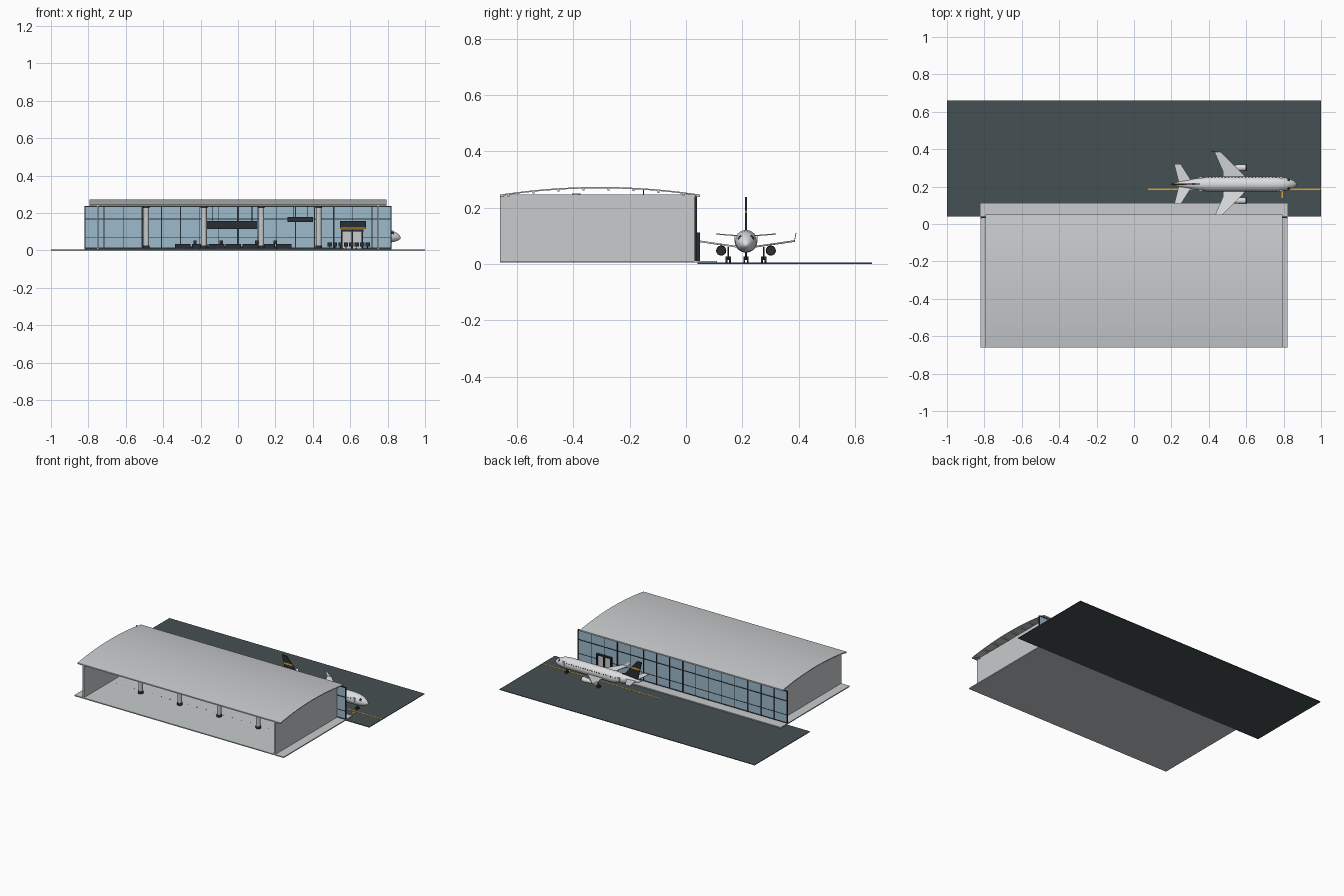
import bpy, bmesh, math
from mathutils import Vector

if "Cube" in bpy.data.objects:
    bpy.data.objects.remove(bpy.data.objects["Cube"])


def material(name, r, g, b):
    m = bpy.data.materials.new(name)
    m.use_nodes = True
    m.diffuse_color = (r, g, b, 1)
    m.node_tree.nodes["Principled BSDF"].inputs["Base Color"].default_value = (r, g, b, 1)
    return m


PALE = material("pale grey", 0.58, 0.60, 0.61)
ASPHALT = material("asphalt", 0.06, 0.08, 0.085)
GLASS = material("blue glass", 0.34, 0.49, 0.60)
DARK = material("charcoal", 0.022, 0.028, 0.034)
ORANGE = material("amber", 0.75, 0.36, 0.03)
WHITE = material("aircraft white", 0.72, 0.73, 0.74)


def finish(name, bm, mats, smooth=False):
    bmesh.ops.recalc_face_normals(bm, faces=bm.faces)
    me = bpy.data.meshes.new(name)
    bm.to_mesh(me)
    bm.free()
    ob = bpy.data.objects.new(name, me)
    bpy.context.collection.objects.link(ob)
    for m in mats:
        me.materials.append(m)
    if smooth:
        bpy.ops.object.select_all(action="DESELECT")
        bpy.context.view_layer.objects.active = ob
        ob.select_set(True)
        bpy.ops.object.shade_smooth_by_angle(angle=math.radians(40))
    return ob


def boxes(name, spans, mat):
    """One object from boxes given as ((x0, x1), (y0, y1), (z0, z1))."""
    bm = bmesh.new()
    for span in spans:
        vs = bmesh.ops.create_cube(bm, size=1)["verts"]
        for v in vs:
            v.co = Vector([(a + b) / 2 + c * (b - a) for (a, b), c in zip(span, v.co)])
    return finish(name, bm, [mat])


def around(c, w):
    return (c - w / 2, c + w / 2)


def prism(name, pts, offset, mat, smooth=False):
    """Polygon pushed along an offset."""
    bm = bmesh.new()
    a = [bm.verts.new(p) for p in pts]
    b = [bm.verts.new(Vector(p) + Vector(offset)) for p in pts]
    bm.faces.new(a)
    bm.faces.new(b)
    for i in range(len(a)):
        j = (i + 1) % len(a)
        bm.faces.new((a[i], a[j], b[j], b[i]))
    return finish(name, bm, [mat], smooth)


def loft(name, rings, y, mats, rule=None, sides=24):
    """Round body along x from (x, radius, centre height) rings."""
    bm = bmesh.new()
    loops = []
    for x, r, z in rings:
        loops.append([bm.verts.new((x, y + r * math.cos(t), z + r * math.sin(t)))
                      for t in (2 * math.pi * i / sides for i in range(sides))])
    for a, b in zip(loops, loops[1:]):
        for i in range(sides):
            j = (i + 1) % sides
            bm.faces.new((a[i], a[j], b[j], b[i]))
    bm.faces.new(loops[0])
    bm.faces.new(loops[-1])
    bmesh.ops.recalc_face_normals(bm, faces=bm.faces)
    for f in bm.faces:
        if rule and rule(f):
            f.material_index = 1
    return finish(name, bm, mats, True)


def cylinders(name, items, axis, mat, sides=16):
    """One object from (centre, radius, length) cylinders."""
    bm = bmesh.new()
    rot = Vector((0, 0, 1)).rotation_difference(Vector(axis)).to_matrix()
    for c, r, h in items:
        vs = bmesh.ops.create_cone(bm, cap_ends=True, segments=sides, radius1=r, radius2=r, depth=h)["verts"]
        bmesh.ops.rotate(bm, verts=vs, matrix=rot)
        bmesh.ops.translate(bm, verts=vs, vec=c)
    return finish(name, bm, [mat], True)


# Ground, floor and side walls
boxes("apron", [((-1, 1), (0.04, 0.66), (0, 0.004))], ASPHALT)
boxes("terminal_floor", [((-0.82, 0.82), (-0.66, 0.11), (0.004, 0.011))], PALE)
boxes("side_walls", [(around(s * 0.75, 0.008), (-0.66, 0.035), (0.011, 0.246)) for s in (-1, 1)], PALE)
boxes("taxi_line", [((0.075, 1), around(0.185, 0.007), (0.004, 0.005)),
                    (around(0.793, 0.007), (0.14, 0.185), (0.004, 0.005))], ORANGE)


# Arched roof shell with purlins under it
def roof_height(y):
    return 0.246 + 0.027 * (1 - ((y + 0.305) / 0.355) ** 2)


ys = [-0.66 + 0.71 * i / 24 for i in range(25)]
prism("roof", [(-0.795, y, roof_height(y)) for y in ys]
      + [(-0.795, y, roof_height(y) - 0.005) for y in reversed(ys)], (1.59, 0, 0), PALE, True)
boxes("roof_purlins", [((-0.79, 0.79), around(y, 0.008), around(roof_height(y) - 0.008, 0.008))
                       for y in ys[1:-1:3]], PALE)
boxes("eaves", [((-0.795, 0.795), around(y, 0.012), (0.237, 0.243)) for y in (-0.653, 0.044)], PALE)

# Glazed wall and its mullions
boxes("glass_wall", [((-0.82, 0.82), around(0.035, 0.004), (0.011, 0.238))], GLASS)
posts = [(around(-0.8185 + 1.637 * i / 16, 0.009 if i % 5 == 3 else 0.004), around(0.035, 0.009), (0.011, 0.238))
         for i in range(17)]
rails = [((-0.82, 0.82), around(0.035, 0.008), around(z, w))
         for z, w in ((0.014, 0.005), (0.07, 0.003), (0.168, 0.006), (0.236, 0.005))]
boxes("mullions", posts + rails, DARK)

# Boarding gate in the glass wall
boxes("gate_frame", [(around(x, 0.008), (0.015, 0.05), (0.011, 0.112)) for x in (0.555, 0.61, 0.665)]
      + [((0.55, 0.67), (0.015, 0.05), (0.102, 0.112))], DARK)
boxes("gate_doors", [(around(x, 0.046), around(0.035, 0.01), (0.011, 0.102)) for x in (0.5825, 0.6375)], PALE)
boxes("gate_sign", [((0.545, 0.685), (0.0, 0.02), (0.122, 0.157))], DARK)
boxes("gate_sign_stripe", [((0.545, 0.685), (0.0, 0.02), (0.115, 0.122))], ORANGE)

# Columns with dark feet and collars
cols = [(x, -0.39) for x in (-0.49, -0.182, 0.125, 0.432)]
cylinders("columns", [((x, y, 0.13), 0.015, 0.238) for x, y in cols], (0, 0, 1), PALE)
cylinders("column_collars", [((x, y, z), 0.018, h) for x, y in cols for z, h in ((0.019, 0.016), (0.232, 0.01))],
          (0, 0, 1), DARK)
cylinders("floor_studs", [((-0.7 + 0.07 * i, -0.36, 0.0115), 0.003, 0.002) for i in range(21)], (0, 0, 1), DARK, 8)

# Hanging boards
boards = [(-0.165, 0.105, 0.115, 0.157), (0.265, 0.4, 0.152, 0.178)]
boxes("hanging_boards", [((a, b), (-0.156, -0.146), (c, d)) for a, b, c, d in boards], DARK)
boxes("board_rods", [(around(x, 0.003), around(-0.151, 0.003), (d, 0.262))
                     for a, b, c, d in boards for x in (a + 0.03, b - 0.03)], DARK)

# Check-in counters, screens and waiting seats
boxes("counters", [(around(-0.295 + 0.09 * i, 0.084), (-0.16, -0.12), (0.011, 0.034)) for i in range(7)]
      + [((-0.335, 0.285), (-0.11, -0.07), (0.011, 0.022))], DARK)
boxes("counter_screens", [(around(x, 0.018), (-0.142, -0.138), (0.034, 0.052)) for x in (-0.23, -0.09, 0.1, 0.2)], DARK)
seats = []
for row in (-0.18, -0.1):
    for i in range(8):
        x = 0.49 + 0.029 * i
        seats += [(around(x, 0.023), (row - 0.012, row + 0.012), (0.02, 0.024)),
                  (around(x, 0.023), (row + 0.01, row + 0.014), (0.022, 0.042)),
                  (around(x, 0.004), (row - 0.002, row + 0.002), (0.011, 0.02))]
boxes("waiting_seats", seats, DARK)

# Aircraft body, with a dark windscreen band
CY = 0.213
loft("fuselage", [(0.2, 0.004, 0.102), (0.25, 0.015, 0.096), (0.32, 0.029, 0.088), (0.4, 0.04, 0.08),
                  (0.76, 0.04, 0.08), (0.8, 0.037, 0.078), (0.82, 0.033, 0.076), (0.835, 0.028, 0.074),
                  (0.855, 0.018, 0.071), (0.866, 0.009, 0.069), (0.87, 0.002, 0.068)], CY, [WHITE, DARK],
     lambda f: 0.82 < f.calc_center_median().x < 0.835 and 0.35 < f.normal.z < 0.8, 32)
boxes("cabin_windows", [(around(0.38 + 0.018 * i, 0.006), around(CY, 0.0785), (0.089, 0.096)) for i in range(22)], DARK)
boxes("cabin_doors", [(around(x, 0.016), around(CY, 0.0805), (0.075, 0.1)) for x in (0.355, 0.785)], WHITE)

# Wings, winglets, tailplane, engines and main gear on both sides
for s, side in ((1, "left"), (-1, "right")):
    def at(x, y, z):
        return (x, CY + s * y, z)
    prism(side + "_wing", [at(0.615, 0.02, 0.056), at(0.465, 0.172, 0.078), at(0.43, 0.172, 0.078),
                           at(0.475, 0.07, 0.063), at(0.475, 0.02, 0.056)], (0, 0, 0.006), WHITE)
    prism(side + "_winglet", [at(0.465, 0.17, 0.078), at(0.43, 0.17, 0.078), at(0.412, 0.176, 0.11),
                              at(0.426, 0.176, 0.11)], (0, s * 0.003, 0), WHITE)
    prism(side + "_tailplane", [at(0.315, 0.005, 0.096), at(0.25, 0.107, 0.104), at(0.215, 0.107, 0.104),
                                at(0.24, 0.005, 0.096)], (0, 0, 0.004), WHITE)
    ey = CY + s * 0.088
    loft(side + "_engine", [(0.515, 0.009, 0.047), (0.535, 0.014, 0.047), (0.57, 0.018, 0.047),
                            (0.595, 0.018, 0.047), (0.603, 0.016, 0.047)], ey, [WHITE, DARK],
         lambda f: abs(f.normal.x) > 0.9 or f.calc_center_median().x > 0.595)
    boxes(side + "_engine_pylon", [((0.525, 0.58), around(ey, 0.005), (0.058, 0.07))], WHITE)

# Fin with a coloured stripe
prism("tail_fin", [(0.36, CY - 0.003, 0.115), (0.325, CY - 0.003, 0.13), (0.232, CY - 0.003, 0.237),
                   (0.197, CY - 0.003, 0.237), (0.215, CY - 0.003, 0.16), (0.228, CY - 0.003, 0.1)],
      (0, 0.006, 0), DARK)
prism("fin_stripe", [(0.284, CY - 0.004, 0.177), (0.274, CY - 0.004, 0.189), (0.209, CY - 0.004, 0.189),
                     (0.212, CY - 0.004, 0.177)], (0, 0.008, 0), ORANGE)

# Landing gear
legs = [(0.49, CY + 0.063), (0.49, CY - 0.063), (0.785, CY)]
cylinders("gear_legs", [((x, y, 0.036), 0.003, 0.046) for x, y in legs], (0, 0, 1), DARK, 8)
cylinders("wheels", [((x, y + d, 0.015), 0.011, 0.006) for x, y in legs for d in (-0.006, 0.006)], (0, 1, 0), DARK)
